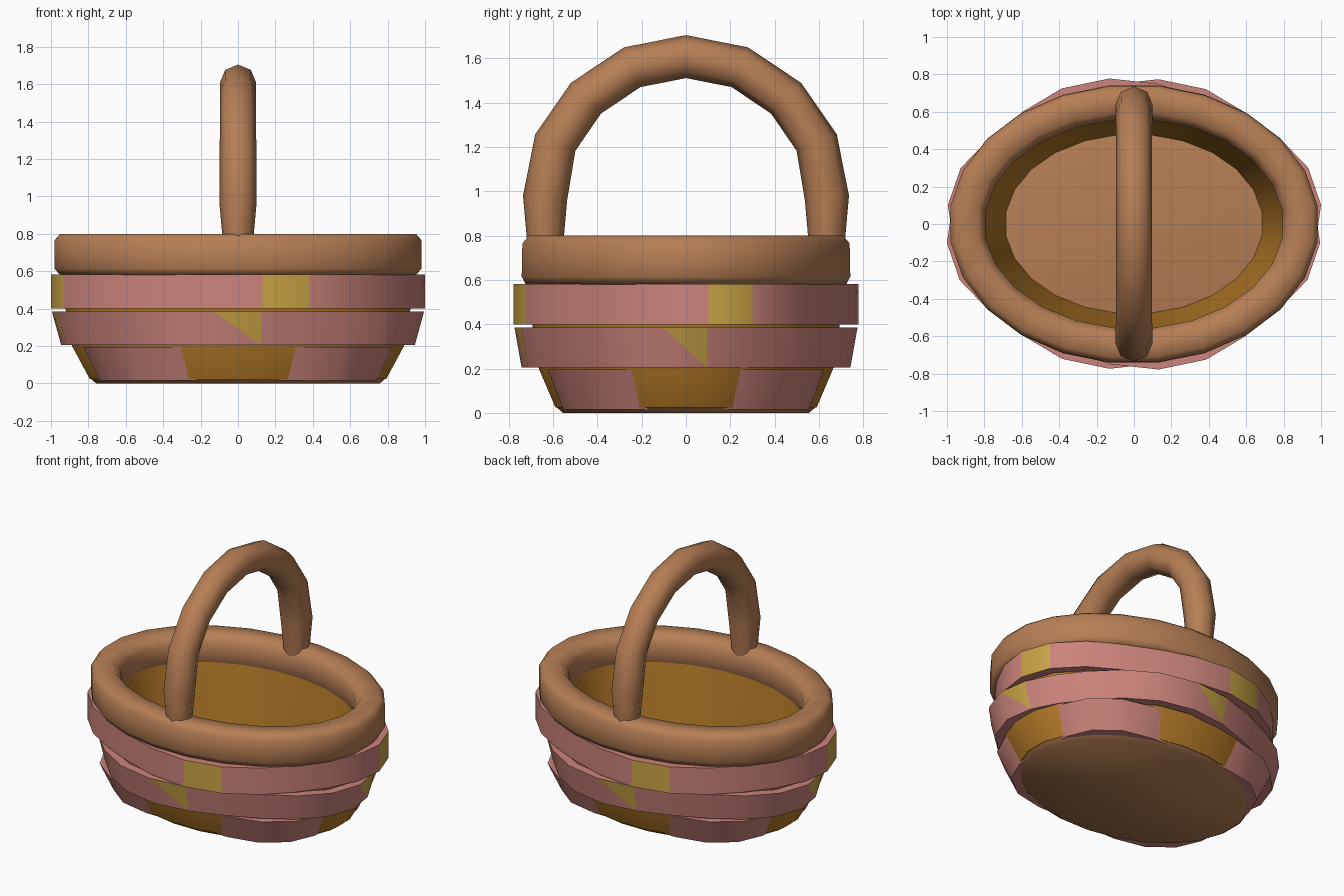
import bpy, bmesh, math

if "Cube" in bpy.data.objects:
    bpy.data.objects.remove(bpy.data.objects["Cube"])

N = 24
STEP = 2 * math.pi / N


def material(name, rgb):
    m = bpy.data.materials.new(name)
    m.diffuse_color = (*rgb, 1)
    m.use_nodes = True
    m.node_tree.nodes["Principled BSDF"].inputs["Base Color"].default_value = m.diffuse_color
    return m


BROWN = material("brown_wicker", (0.47, 0.21, 0.09))
PINK = material("pink_weave", (0.60, 0.23, 0.20))
YELLOW = material("yellow_stake", (0.58, 0.37, 0.06))
ORANGE = material("orange_wall", (0.45, 0.19, 0.02))


def finish(name, bm, mats, smooth_angle):
    bmesh.ops.recalc_face_normals(bm, faces=bm.faces[:])
    me = bpy.data.meshes.new(name)
    bm.to_mesh(me)
    bm.free()
    for m in mats:
        me.materials.append(m)
    ob = bpy.data.objects.new(name, me)
    bpy.context.collection.objects.link(ob)
    bpy.ops.object.select_all(action='DESELECT')
    ob.select_set(True)
    bpy.context.view_layer.objects.active = ob
    bpy.ops.object.shade_smooth_by_angle(angle=math.radians(smooth_angle))
    return ob


def oval_sweep(profile, wave=0, centre=0):
    """Sweep (a, b, z) points round an oval; wave pushes the ring in and out."""
    bm = bmesh.new()
    rings = []
    for a, b, z in profile:
        ring = []
        for i in range(N):
            t = (i + 0.5) * STEP
            w = wave * math.cos(4 * (t - math.radians(centre)))
            ring.append(bm.verts.new(((a + w) * math.cos(t), (b + w) * math.sin(t), z)))
        rings.append(ring)
    return bm, rings


def bridge(bm, rings, closed):
    for k in range(len(rings) if closed else len(rings) - 1):
        r, s = rings[k], rings[(k + 1) % len(rings)]
        for i in range(N):
            j = (i + 1) % N
            bm.faces.new((r[i], r[j], s[j], s[i]))


# Basket wall, open ring with outer and inner skin
bm, rings = oval_sweep([(0.80, 0.595, 0.025), (0.895, 0.67, 0.2), (0.93, 0.70, 0.4),
                        (0.93, 0.70, 0.62), (0.80, 0.56, 0.62), (0.69, 0.48, 0.05)])
bridge(bm, rings, True)
finish("basket_wall", bm, [ORANGE], 40)

# Base plate
bm, rings = oval_sweep([(0.765, 0.56, 0), (0.80, 0.595, 0.03), (0.70, 0.49, 0.055)])
bridge(bm, rings, False)
bm.faces.new(rings[0])
bm.faces.new(rings[-1])
finish("base_plate", bm, [BROWN], 50)

# Woven bands: (name, bottom a b z, top a b z, wave, bulge angle, yellow patch)
bands = [
    ("lower_band", (0.80, 0.60, 0.015), (0.895, 0.675, 0.195), 0.05, 45, None),
    ("middle_band", (0.925, 0.72, 0.205), (0.975, 0.752, 0.385), 0.033, -15, "half"),
    ("upper_band", (0.98, 0.756, 0.40), (0.98, 0.756, 0.582), 0.033, 15, "full"),
]
for name, lo, hi, wave, centre, patch in bands:
    th = 0.06
    prof = [lo, hi, (hi[0] - th, hi[1] - th, hi[2]), (lo[0] - th, lo[1] - th, lo[2])]
    bm, (r0, r1, r2, r3) = oval_sweep(prof, wave, centre)
    bridge(bm, [r0, r1, r2, r3], True)
    bm.faces.ensure_lookup_table()
    outer = bm.faces[:N]
    for q in range(4):
        i = (q * 6 + (0 if patch == "full" else 5)) % N
        if patch == "full":
            outer[i].material_index = 1
        elif patch == "half":
            j = (i + 1) % N
            bmesh.utils.face_split(outer[i], r1[i], r0[j])
            next(f for f in r1[j].link_faces
                 if r0[j] in f.verts and r1[i] in f.verts).material_index = 1
    finish(name, bm, [PINK, YELLOW], 35)

# Rolled rim
bm, rings = oval_sweep([(0.96, 0.715, 0.80), (0.99, 0.745, 0.765), (0.99, 0.748, 0.615),
                        (0.96, 0.73, 0.58), (0.83, 0.59, 0.58), (0.80, 0.56, 0.62),
                        (0.80, 0.56, 0.745), (0.84, 0.60, 0.80)])
bridge(bm, rings, True)
finish("rim", bm, [BROWN], 80)

# Arched handle: (y, z, radius), mirrored across the centre
half = [(0.635, 0.75, 0.08), (0.636, 0.97, 0.10), (0.59, 1.22, 0.098),
        (0.452, 1.42, 0.097), (0.243, 1.56, 0.097)]
path = half + [(0, 1.608, 0.097)] + [(-y, z, r) for y, z, r in reversed(half)]
bm = bmesh.new()
rings = []
for k, (y, z, r) in enumerate(path):
    p, n = path[max(k - 1, 0)], path[min(k + 1, len(path) - 1)]
    dy, dz = n[0] - p[0], n[1] - p[1]
    d = math.hypot(dy, dz)
    ring = []
    for i in range(8):
        t = i * math.pi / 4
        c, s = r * math.cos(t), r * math.sin(t)
        ring.append(bm.verts.new((s, y + c * dz / d, z - c * dy / d)))
    rings.append(ring)
for r, s in zip(rings, rings[1:]):
    for i in range(8):
        j = (i + 1) % 8
        bm.faces.new((r[i], r[j], s[j], s[i]))
bm.faces.new(rings[0])
bm.faces.new(rings[-1])
finish("handle", bm, [BROWN], 60)
